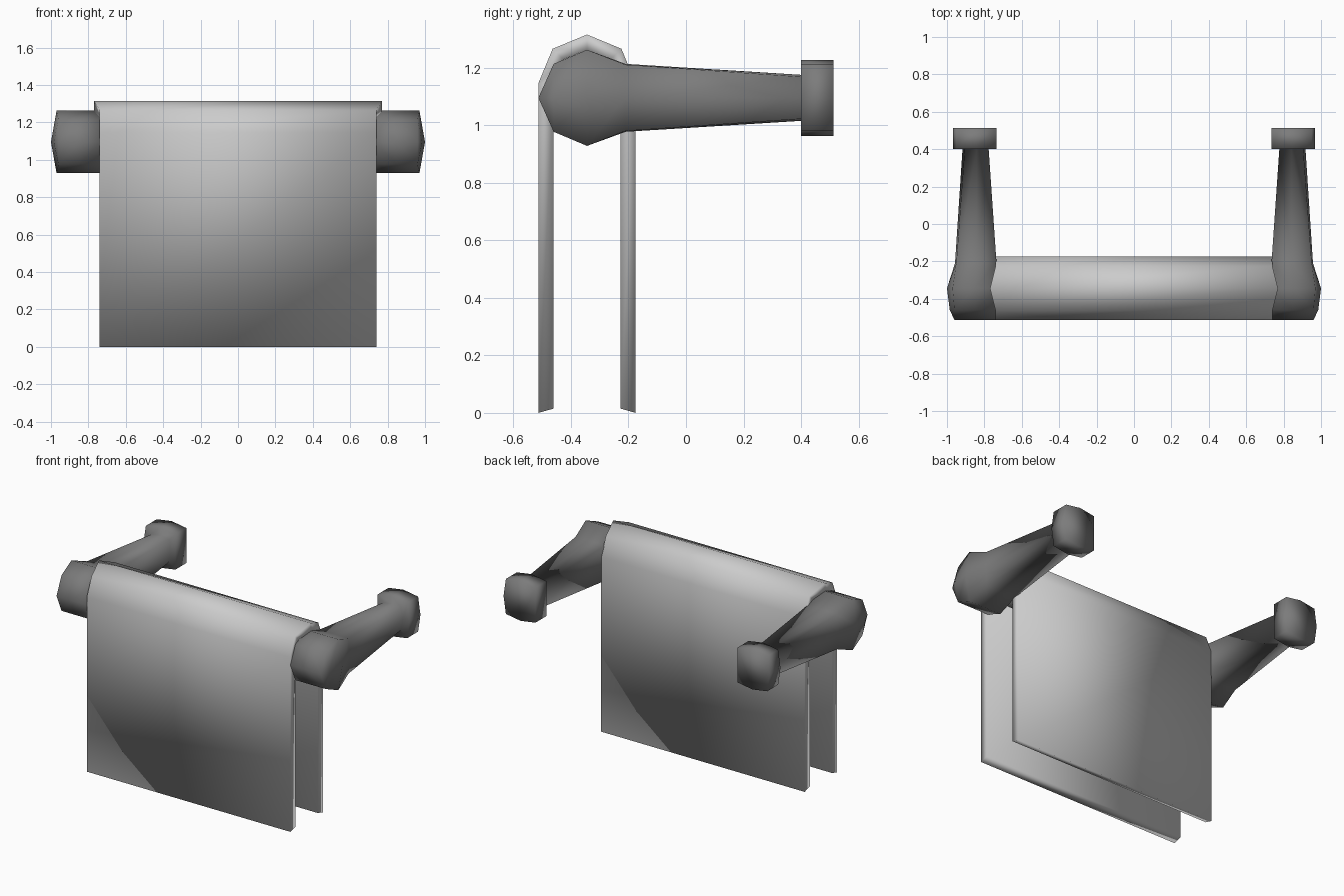
import bpy
import bmesh
import math

cube = bpy.data.objects.get("Cube")
if cube:
    bpy.data.objects.remove(cube, do_unlink=True)


def material(name, value):
    mat = bpy.data.materials.new(name)
    mat.use_nodes = True
    color = (value, value, value, 1)
    mat.diffuse_color = color
    mat.node_tree.nodes["Principled BSDF"].inputs["Base Color"].default_value = color
    return mat


cloth = material("light grey cloth", 0.6)
metal = material("dark grey metal", 0.2)


def loft(name, rings, mat, caps):
    """Skin a list of equal rings of points into one smooth object."""
    bm = bmesh.new()
    loops = [[bm.verts.new(p) for p in ring] for ring in rings]
    n = len(loops[0])
    for a, b in zip(loops, loops[1:]):
        for i in range(n):
            j = (i + 1) % n
            bm.faces.new((a[i], a[j], b[j], b[i]))
    for i in caps:
        bm.faces.new(loops[i])
    bmesh.ops.remove_doubles(bm, verts=bm.verts, dist=0.0005)
    bmesh.ops.recalc_face_normals(bm, faces=bm.faces)
    for f in bm.faces:
        f.smooth = True
    mesh = bpy.data.meshes.new(name)
    bm.to_mesh(mesh)
    bm.free()
    mesh.materials.append(mat)
    obj = bpy.data.objects.new(name, mesh)
    bpy.context.collection.objects.link(obj)
    return obj


BAR_Y = -0.344

# Towel: a folded sheet, with outer and inner lines joined across its thickness
def fold_line(radius, top, bottom):
    arc = [(BAR_Y - radius * math.cos(math.pi * i / 4),
            top - radius + radius * math.sin(math.pi * i / 4)) for i in range(5)]
    return [(arc[0][0], bottom)] + arc + [(arc[-1][0], bottom)]


outer = fold_line(0.169, 1.315, 0)
inner = fold_line(0.116, 1.262, 0.015)
rings = []
for i, (o, n) in enumerate(zip(outer, inner)):
    half = 0.77 if i == 3 else 0.74
    rings.append([(-half, *o), (half, *o), (half, *n), (-half, *n)])
loft("towel", rings, cloth, (0, -1))

# Bar carrying the towel
bar = [[(x, BAR_Y + 0.112 * math.cos(math.pi * i / 4),
         1.14 + 0.112 * math.sin(math.pi * i / 4)) for i in range(8)]
       for x in (-0.76, 0.76)]
loft("bar", bar, metal, (0, -1))

# Brackets: y, half height, middle half height, inner x, outer x, bulge x
sections = [
    (-0.513, 0, 0, 0.735, 0.96, 0.96),
    (-0.46, 0.118, 0.118, 0.735, 0.96, 0.985),
    (BAR_Y, 0.167, 0.167, 0.735, 0.97, 1.0),
    (-0.21, 0.115, 0.118, 0.735, 0.95, 0.957),
    (0.4, 0.073, 0.08, 0.777, 0.905, 0.917),
    (0.4, 0.115, 0.132, 0.735, 0.95, 0.967),
    (0.513, 0.115, 0.132, 0.735, 0.95, 0.967),
]
Z = 1.095
for side, label in ((1, "left"), (-1, "right")):
    rings = []
    for y, h, hm, xi, xo, xb in sections:
        xm = (xi + xo) / 2
        points = [(xi, -h), (xm, -hm), (xo, -h), (xb, 0), (xo, h), (xm, hm), (xi, h)]
        rings.append([(side * x, y, Z + z) for x, z in points])
    loft(label + "_bracket", rings, metal, (-1,))
